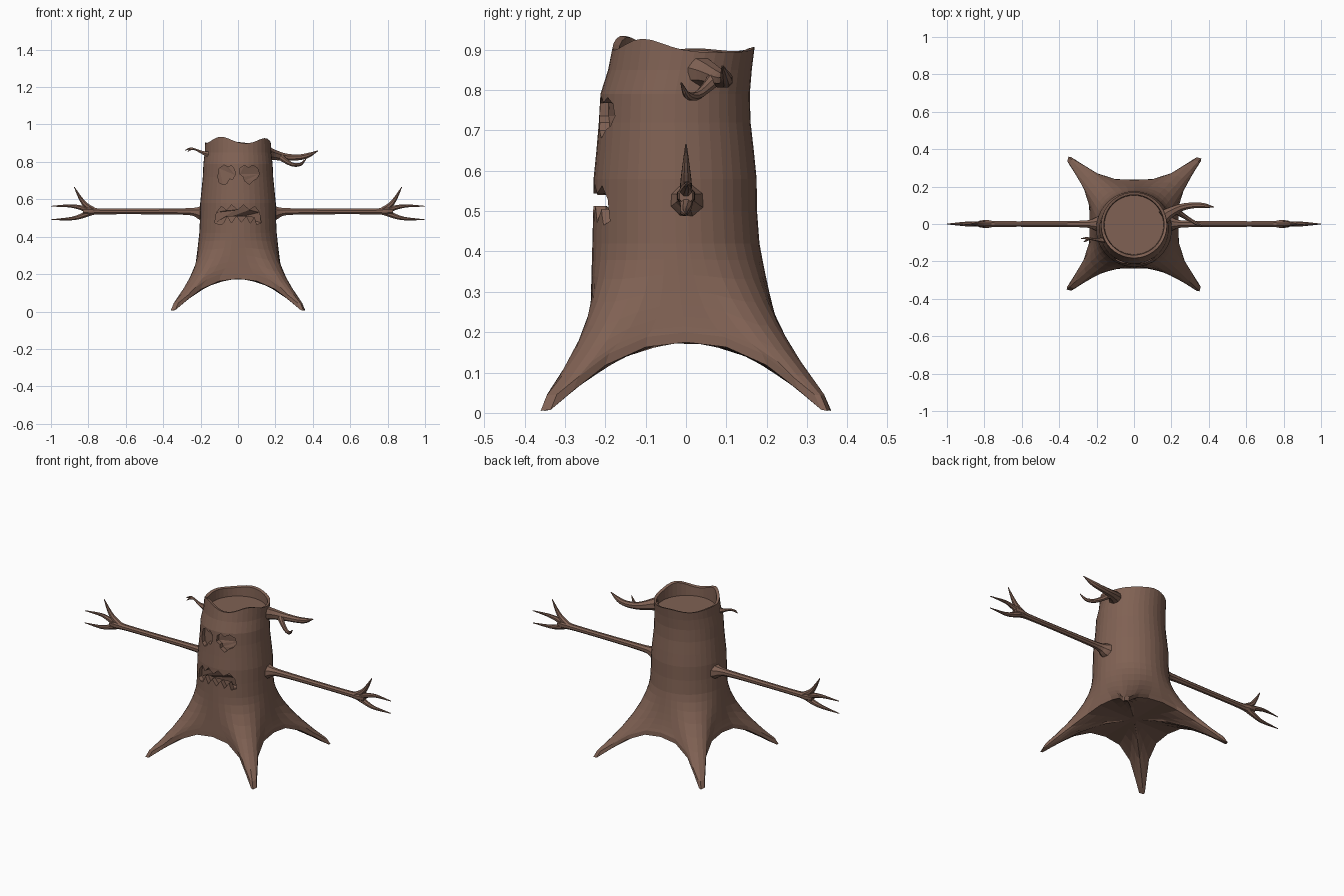
import bpy, bmesh, math
from mathutils import Vector

if "Cube" in bpy.data.objects:
    bpy.data.objects.remove(bpy.data.objects["Cube"])

bark = bpy.data.materials.new("brown_bark")
bark.diffuse_color = (0.215, 0.12, 0.087, 1)
bark.use_nodes = True
bark.node_tree.nodes["Principled BSDF"].inputs["Base Color"].default_value = bark.diffuse_color


def finish(bm, name, smooth=False):
    bmesh.ops.recalc_face_normals(bm, faces=bm.faces)
    me = bpy.data.meshes.new(name)
    bm.to_mesh(me)
    bm.free()
    me.materials.append(bark)
    if smooth:
        me.shade_smooth()
    ob = bpy.data.objects.new(name, me)
    bpy.context.collection.objects.link(ob)
    return ob


def loft(bm, rings, cap_start=True, cap_end=True):
    vs = [[bm.verts.new(p) for p in r] for r in rings]
    n = len(vs[0])
    for a, b in zip(vs, vs[1:]):
        for i in range(n):
            j = (i + 1) % n
            bm.faces.new((a[i], a[j], b[j], b[i]))
    if cap_start:
        bm.faces.new(vs[0])
    if cap_end:
        bm.faces.new(vs[-1])


def lerp_table(table, x):
    for (x0, a), (x1, b) in zip(table, table[1:]):
        if x <= x1:
            return a + (b - a) * (x - x0) / (x1 - x0)
    return table[-1][1]


# --- Trunk with four flared roots -------------------------------------
# Foot outline from the middle of a side to the root tip
octant = [(0, .237), (.1, .24), (.2, .272), (.28, .322), (.335, .357), (.36, .35)]
arch = [(0, .175), (.1, .163), (.2, .118), (.28, .055), (.335, .008), (.36, .003)]
half = octant + [(y, x) for x, y in reversed(octant[:-1])]
outline = []
for k in range(4):
    c, s = round(math.cos(k * math.pi / 2)), round(math.sin(k * math.pi / 2))
    outline += [(x * c + y * s, -x * s + y * c) for x, y in half[:-1]]
N = len(outline)
angles = [math.pi / 2 - 2 * math.pi * i / N for i in range(N)]


def circle(r, cy, z):
    return [Vector((r * math.cos(a), cy + r * math.sin(a), z)) for a in angles]


def arch_z(x, y):
    return lerp_table(arch, min(abs(x), abs(y)))


def rim_z(a):
    z = .893
    for deg, h in ((-121, .042), (-35, .034), (95, .014), (170, .010)):
        d = (math.degrees(a) - deg + 180) % 360 - 180
        z += h * math.exp(-(d / 27) ** 2)
    return z


def rim(r, cy, dz=0):
    return [Vector((r * math.cos(a), cy + r * math.sin(a), rim_z(a) + dz)) for a in angles]


# Arched underside, from the centre outwards
rings = [[Vector((x * f, y * f, arch_z(x * f, y * f))) for x, y in outline]
         for f in (.1, .35, .6, .8, .92, 1)]
# Root flare curving up into the trunk
p0, p1 = circle(.207, -.025, .42), circle(.225, -.012, .25)
for t in (.96, .85, .7, .55, .4, .25, .12, 0):
    rings.append([a * (1 - t) ** 2 + b * 2 * t * (1 - t) + Vector((x, y, arch_z(x, y) + .02)) * t * t
                  for a, b, (x, y) in zip(p0, p1, outline)])
# Trunk body, wavy rim and shallow hollow
for r, cy, z in ((.203, -.027, .5), (.202, -.027, .58), (.195, -.027, .65),
                 (.188, -.028, .72), (.185, -.027, .79), (.178, -.015, .85)):
    rings.append(circle(r, cy, z))
rings += [rim(.176, -.006), rim(.161, -.005, -.004), circle(.158, -.005, .845)]
bm = bmesh.new()
loft(bm, rings)
trunk = finish(bm, "trunk")

# --- Carved eyes and mouth --------------------------------------------
eye_l = [(-.1, .69), (-.108, .72), (-.1, .765), (-.075, .783), (-.052, .772), (-.035, .78),
         (-.018, .76), (-.016, .73), (-.03, .705), (-.045, .712), (-.06, .685), (-.08, .678)]
eye_r = [(.06, .68), (.035, .7), (.03, .72), (.01, .735), (.012, .768), (.035, .782),
         (.055, .768), (.08, .782), (.105, .765), (.114, .735), (.1, .71), (.08, .7)]
mouth = [(-.124, .475), (-.115, .53), (-.088, .563), (-.062, .54), (-.035, .57), (-.002, .543),
         (.03, .57), (.06, .543), (.09, .563), (.114, .53), (.124, .475), (.1, .465),
         (.088, .505), (.065, .472), (.045, .512), (.018, .478), (-.008, .512),
         (-.035, .475), (-.058, .512), (-.08, .47), (-.1, .465)]


def carve(name, pts, r, cy, depth):
    back = [Vector((x, cy - math.sqrt(r * r - x * x) + depth, z)) for x, z in pts]
    front = [Vector((x, -.32, z)) for x, z in pts]
    b = bmesh.new()
    loft(b, [back, front])
    bmesh.ops.triangulate(b, faces=[f for f in b.faces if len(f.verts) > 4])
    cutter = finish(b, name)
    cutter.hide_render = True
    cutter.hide_viewport = True
    mod = trunk.modifiers.new(name, 'BOOLEAN')
    mod.operation = 'DIFFERENCE'
    mod.solver = 'EXACT'
    mod.object = cutter


carve("left_eye_cutter", eye_l, .187, -.027, .022)
carve("right_eye_cutter", eye_r, .187, -.027, .022)
carve("mouth_cutter", mouth, .202, -.027, .025)


# --- Arms and branches -------------------------------------------------
def limb(bm, pts, steps=3, sides=8, mirror=1):
    """Tapered tube through (x, y, z, radius) points."""
    P = [Vector((p[0] * mirror, p[1], p[2], p[3])) for p in pts]
    P = [P[0] * 2 - P[1]] + P + [P[-1] * 2 - P[-2]]
    path = []
    for i in range(1, len(P) - 2):
        a, b, c, d = P[i - 1:i + 3]
        for k in range(steps):
            t = k / steps
            path.append((b * 2 + (c - a) * t + (a * 2 - b * 5 + c * 4 - d) * t * t
                         + (b * 3 - a - c * 3 + d) * t ** 3) * .5)
    path.append(P[-2])
    rings = []
    for i, p in enumerate(path):
        t = (path[min(i + 1, len(path) - 1)] - path[max(i - 1, 0)]).to_3d().normalized()
        u = Vector((0, 1, 0)).cross(t).normalized()
        v = t.cross(u)
        r = max(p[3], .002)
        rings.append([p.to_3d() + (u * math.cos(q) + v * math.sin(q)) * r
                      for q in (2 * math.pi * (k + .5) / sides for k in range(sides))])
    loft(bm, rings)


arm = [(.17, 0, .525, .055), (.205, 0, .528, .038), (.24, 0, .533, .023), (.32, 0, .535, .018),
       (.55, 0, .535, .016), (.74, 0, .535, .017), (.79, 0, .537, .024), (.83, 0, .537, .018)]
fingers = [[(.77, 0, .54, .017), (.815, 0, .57, .015), (.845, 0, .61, .010), (.875, 0, .665, .002)],
           [(.79, 0, .54, .02), (.84, 0, .555, .014), (.9, .004, .565, .009), (1, .0, .563, .002)],
           [(.78, 0, .535, .02), (.83, 0, .513, .015), (.89, -.004, .497, .010), (1, .0, .491, .002)]]
for side, m in (("right", 1), ("left", -1)):
    bm = bmesh.new()
    for path in [arm] + fingers:
        limb(bm, path, mirror=m)
    finish(bm, side + "_arm")

# Forked side branch
bm = bmesh.new()
limb(bm, [(.155, .035, .845, .04), (.19, .06, .838, .03), (.25, .088, .826, .021),
          (.32, .1, .824, .017), (.375, .098, .835, .014), (.428, .09, .86, .002)])
limb(bm, [(.22, .075, .832, .02), (.255, .05, .805, .014), (.295, .025, .785, .011),
          (.335, .002, .788, .009), (.365, -.012, .818, .002)])
finish(bm, "side_branch")

# Small curled twig
bm = bmesh.new()
limb(bm, [(-.155, -.085, .84, .018), (-.19, -.085, .85, .010), (-.225, -.08, .865, .006),
          (-.255, -.076, .872, .006), (-.282, -.078, .862, .002)], sides=6)
limb(bm, [(-.235, -.079, .868, .005), (-.255, -.088, .866, .005), (-.268, -.095, .856, .002)], sides=6)
finish(bm, "twig")
